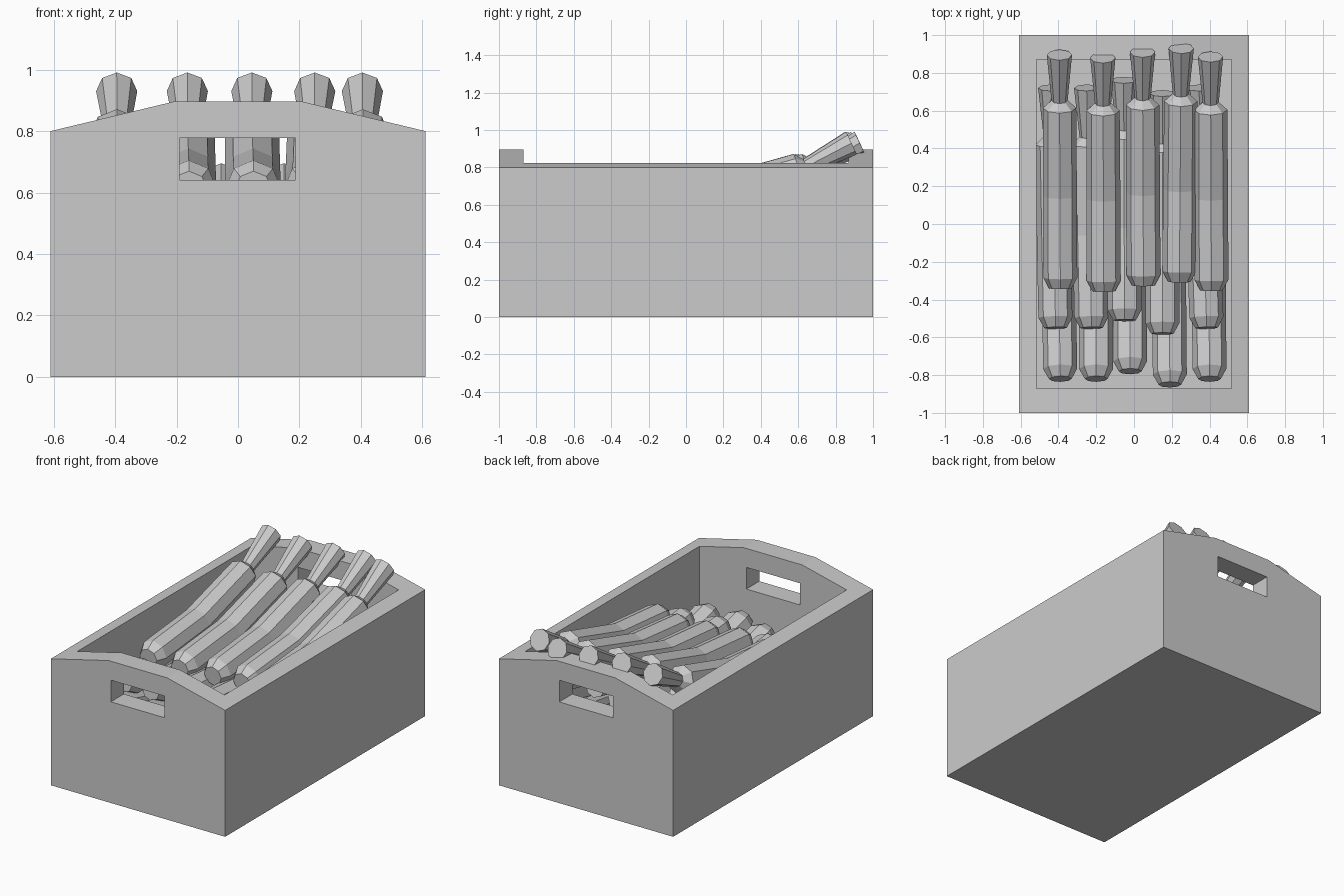
import bpy, bmesh, math
from mathutils import Vector, Matrix

if "Cube" in bpy.data.objects:
    bpy.data.objects.remove(bpy.data.objects["Cube"])


def new_object(name, bm):
    bmesh.ops.recalc_face_normals(bm, faces=bm.faces)
    me = bpy.data.meshes.new(name)
    bm.to_mesh(me)
    bm.free()
    ob = bpy.data.objects.new(name, me)
    bpy.context.collection.objects.link(ob)
    return ob


def box_cutter(name, lo, hi):
    bm = bmesh.new()
    lo, hi = Vector(lo), Vector(hi)
    size = hi - lo
    bmesh.ops.create_cube(bm, size=1, matrix=Matrix.Translation((lo + hi) / 2)
                          @ Matrix.Diagonal((*size, 1)))
    ob = new_object(name, bm)
    ob.hide_render = True
    ob.hide_set(True)
    return ob


# Crate: arched end profile extruded along y, then hollowed
bm = bmesh.new()
profile = [(-.61, 0), (.61, 0), (.61, .8), (.205, .897), (-.205, .897), (-.61, .8)]
face = bm.faces.new([bm.verts.new((x, -1, z)) for x, z in profile])
ext = bmesh.ops.extrude_face_region(bm, geom=[face])
bmesh.ops.translate(bm, vec=(0, 2, 0),
                    verts=[v for v in ext["geom"] if isinstance(v, bmesh.types.BMVert)])
crate = new_object("crate", bm)

# Cavity and the hand holes in both ends
cutters = [box_cutter("cavity_cutter", (-.515, -.87, .1), (.515, .87, 1.2)),
           box_cutter("handle_cutter", (-.19, -1.2, .64), (.187, 1.2, .777))]
for c in cutters:
    mod = crate.modifiers.new(c.name, 'BOOLEAN')
    mod.operation = 'DIFFERENCE'
    mod.solver = 'EXACT'
    mod.object = c
bpy.context.view_layer.objects.active = crate
crate.select_set(True)
for c in cutters:
    bpy.ops.object.modifier_apply(modifier=c.name)
    bpy.data.objects.remove(c)


# Courgette: octagonal rings (y, z, radius, tilt in degrees) along a bent path
RINGS = [(0, 0, .06, 5), (.055, .005, .09, 5), (.49, .045, .09, 11),
         (.955, .178, .088, 19), (.995, .195, .043, 25), (1.235, .32, .067, 25)]


def courgette(name, tip, end_x, pitch):
    bm = bmesh.new()
    loops = []
    for y, z, r, tilt in RINGS:
        t = math.radians(tilt)
        loop = []
        for k in range(8):
            a = math.tau * k / 8
            up = r * math.cos(a)
            loop.append(bm.verts.new((r * math.sin(a), y - up * math.sin(t), z + up * math.cos(t))))
        loops.append(loop)
    for a, b in zip(loops, loops[1:]):
        for k in range(8):
            bm.faces.new((a[k], a[k - 1], b[k - 1], b[k]))
    bm.faces.new(loops[0])
    bm.faces.new(loops[-1])
    yaw = -math.atan2(end_x - tip[0], 1.235)
    bmesh.ops.transform(bm, verts=bm.verts, matrix=Matrix.Translation(tip)
                        @ Matrix.Rotation(yaw, 4, 'Z')
                        @ Matrix.Rotation(math.radians(pitch), 4, 'X'))
    return new_object(name, bm)


# Three layers: tip height, pitch, then (tip x, tip y, end x) per piece
LAYERS = {
    "top": (.61, 0, [(-.39, -.34, -.395), (-.16, -.355, -.165), (.05, -.325, .045),
                     (.24, -.305, .25), (.41, -.35, .405)]),
    "middle": (.53, -10, [(-.415, -.55, -.44), (-.225, -.55, -.25), (-.05, -.51, -.055),
                          (.15, -.58, .15), (.385, -.55, .345)]),
    "bottom": (.46, -20, [(-.39, -.82, -.41), (-.2, -.82, -.21), (-.02, -.78, -.03),
                          (.19, -.85, .18), (.4, -.82, .39)]),
}
for layer, (z, pitch, items) in LAYERS.items():
    for i, (x, y, end_x) in enumerate(items):
        courgette(f"{layer}_courgette_{i + 1}", (x, y, z), end_x, pitch)
